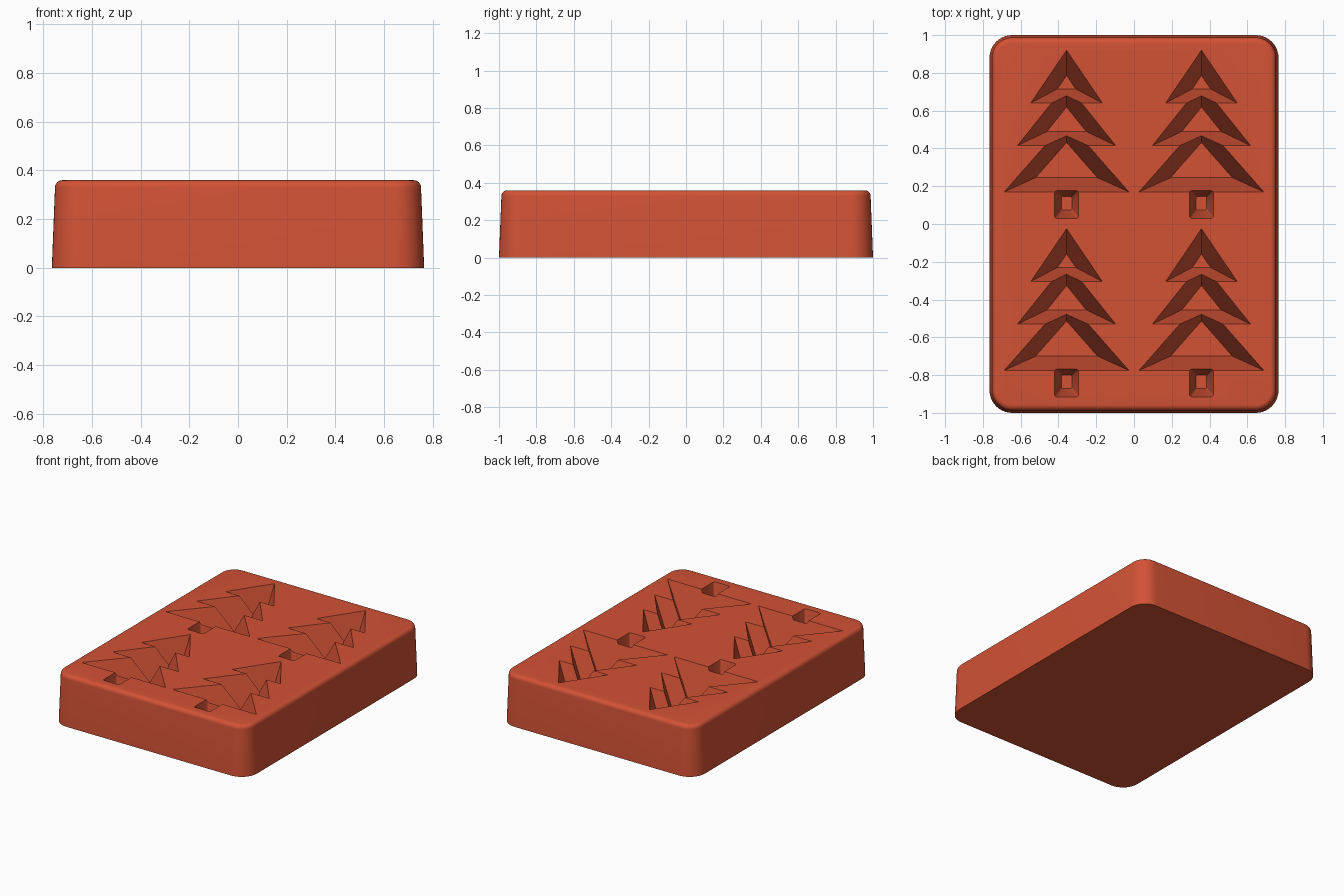
import bpy, bmesh, math

if "Cube" in bpy.data.objects:
    bpy.data.objects.remove(bpy.data.objects["Cube"], do_unlink=True)

HEIGHT = 0.36
DEPTH = 0.24
INSET = 0.075

clay = bpy.data.materials.new("terracotta_red")
clay.use_nodes = True
colour = (0.65, 0.085, 0.036, 1)
clay.diffuse_color = colour
clay.node_tree.nodes["Principled BSDF"].inputs["Base Color"].default_value = colour


def loft(bm, rings):
    """Skin a stack of equal-length rings and cap both ends."""
    loops = [[bm.verts.new(p) for p in ring] for ring in rings]
    n = len(loops[0])
    for low, high in zip(loops, loops[1:]):
        for i in range(n):
            j = (i + 1) % n
            bm.faces.new((low[i], low[j], high[j], high[i]))
    bm.faces.new(loops[0][::-1])
    bm.faces.new(loops[-1])


def make_object(name, bm):
    bmesh.ops.recalc_face_normals(bm, faces=bm.faces)
    mesh = bpy.data.meshes.new(name)
    bm.to_mesh(mesh)
    bm.free()
    mesh.materials.append(clay)
    obj = bpy.data.objects.new(name, mesh)
    bpy.context.collection.objects.link(obj)
    return obj


def rounded_rect(hx, hy, r, z, steps=10):
    ring = []
    for q, (sx, sy) in enumerate(((1, 1), (-1, 1), (-1, -1), (1, -1))):
        for k in range(steps + 1):
            a = math.pi / 2 * (q + k / steps)
            ring.append((sx * (hx - r) + r * math.cos(a),
                         sy * (hy - r) + r * math.sin(a), z))
    return ring


# Block: slight draft on the sides and a rounded top rim
rim = 0.03
rings = [rounded_rect(0.765, 1.0, 0.12, 0)]
for k in range(7):
    a = math.pi / 2 * k / 6
    cut = 0.013 + rim * (1 - math.cos(a))
    rings.append(rounded_rect(0.765 - cut, 1.0 - cut, 0.12 - cut,
                              HEIGHT - rim + rim * math.sin(a)))
bm = bmesh.new()
loft(bm, rings)
block = make_object("mould_block", bm)


def tier_shapes(half, base, tip):
    """Triangle outline and the same triangle inset evenly."""
    h = tip - base
    r = half * h / (half + math.hypot(half, h))
    s = 1 - INSET / r
    outer = [(-half, base), (half, base), (0, tip)]
    return outer, [(x * s, base + r + (y - base - r) * s) for x, y in outer]


def trunk_shapes():
    outer = [(x, y + 0.105) for x, y, z in rounded_rect(0.063, 0.075, 0.012, 0, 3)]
    inner = [(x, y + 0.11) for x, y, z in rounded_rect(0.028, 0.035, 0.006, 0, 3)]
    return outer, inner


# Four tree-shaped pockets, cut tier by tier
parts = {
    "top_tier": tier_shapes(0.19, 0.64, 0.92),
    "middle_tier": tier_shapes(0.26, 0.415, 0.74),
    "bottom_tier": tier_shapes(0.33, 0.17, 0.545),
    "trunk": trunk_shapes(),
}
cutters = []
for name, (outer, inner) in parts.items():
    bm = bmesh.new()
    for cx in (-0.357, 0.357):
        for cy in (0, -0.945):
            levels = ((inner, HEIGHT - DEPTH), (outer, HEIGHT), (outer, HEIGHT + 0.1))
            loft(bm, [[(x + cx, y + cy, z) for x, y in shape] for shape, z in levels])
    cutter = make_object(name + "_cutter", bm)
    cutter.hide_render = True
    cutters.append(cutter)
    mod = block.modifiers.new(name, "BOOLEAN")
    mod.operation = "DIFFERENCE"
    mod.solver = "EXACT"
    mod.object = cutter

# Keep the finished block and drop the cutters
bpy.context.view_layer.update()
graph = bpy.context.evaluated_depsgraph_get()
result = bpy.data.meshes.new_from_object(block.evaluated_get(graph))
block.modifiers.clear()
block.data = result
for cutter in cutters:
    bpy.data.objects.remove(cutter, do_unlink=True)

bpy.ops.object.select_all(action="DESELECT")
block.select_set(True)
bpy.context.view_layer.objects.active = block
bpy.ops.object.shade_smooth_by_angle(angle=math.radians(30))
